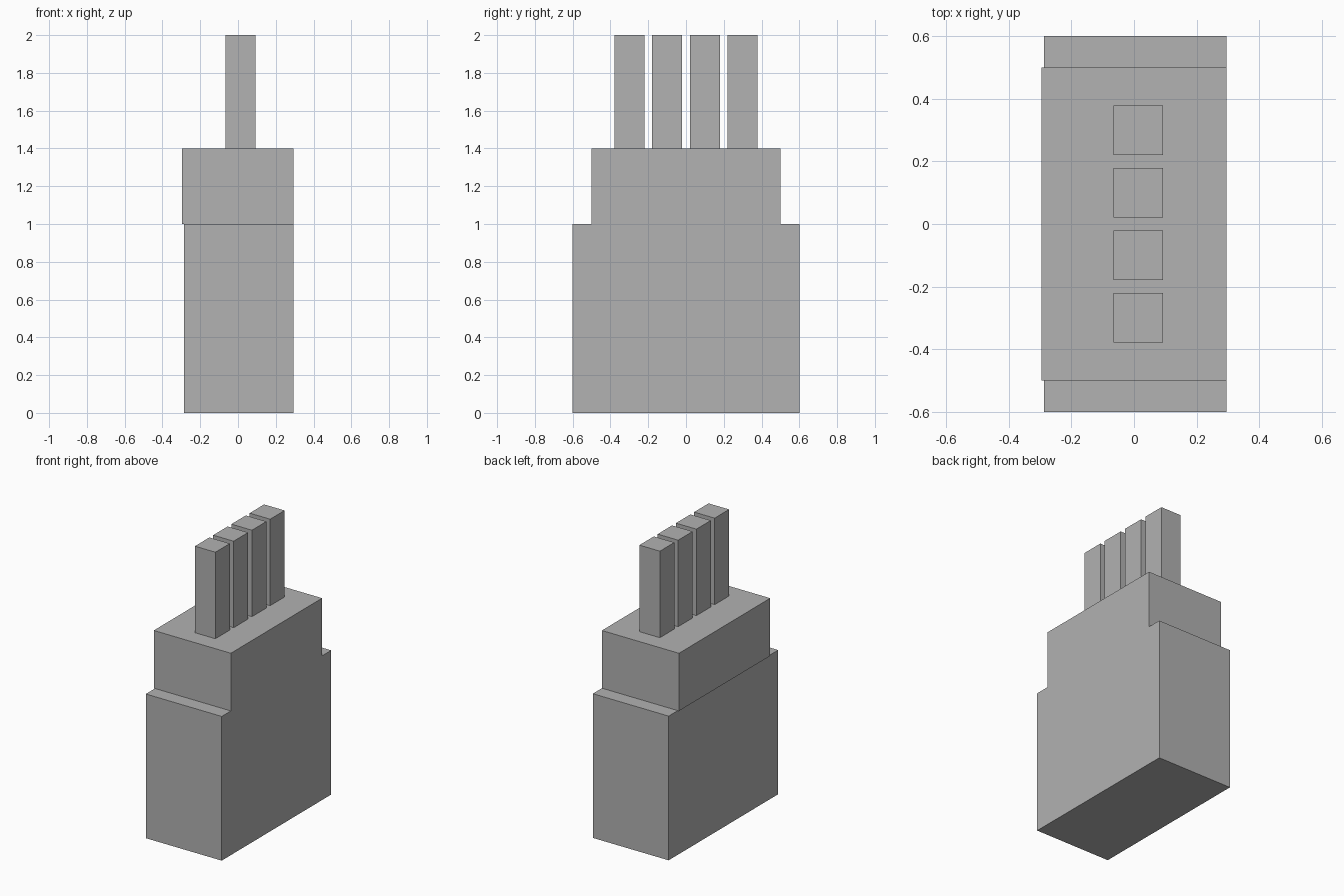
import bpy

# Remove the default cube
cube = bpy.data.objects.get("Cube")
if cube:
    bpy.data.objects.remove(cube, do_unlink=True)

GREY = (0.445, 0.445, 0.445, 1.0)
grey = bpy.data.materials.new("plain grey")
grey.use_nodes = True
grey.diffuse_color = GREY
grey.node_tree.nodes["Principled BSDF"].inputs["Base Color"].default_value = GREY


def box(name, x, y, z):
    """Box spanning the given (min, max) range on each axis."""
    spans = (x, y, z)
    bpy.ops.mesh.primitive_cube_add(size=1, location=[(a + b) / 2 for a, b in spans])
    obj = bpy.context.object
    obj.name = name
    obj.scale = [b - a for a, b in spans]
    bpy.ops.object.transform_apply(location=False, rotation=False, scale=True)
    obj.data.materials.append(grey)
    return obj


# Main block, flush with the upper block on the +x side
box("lower_block", (-0.287, 0.295), (-0.6, 0.6), (0, 1))
box("upper_block", (-0.296, 0.295), (-0.5, 0.5), (1, 1.4))

# Row of four evenly spaced posts
for i in range(4):
    y = -0.3 + 0.2 * i
    box(f"post_{i + 1}", (-0.065, 0.092), (y - 0.079, y + 0.079), (1.4, 2))
